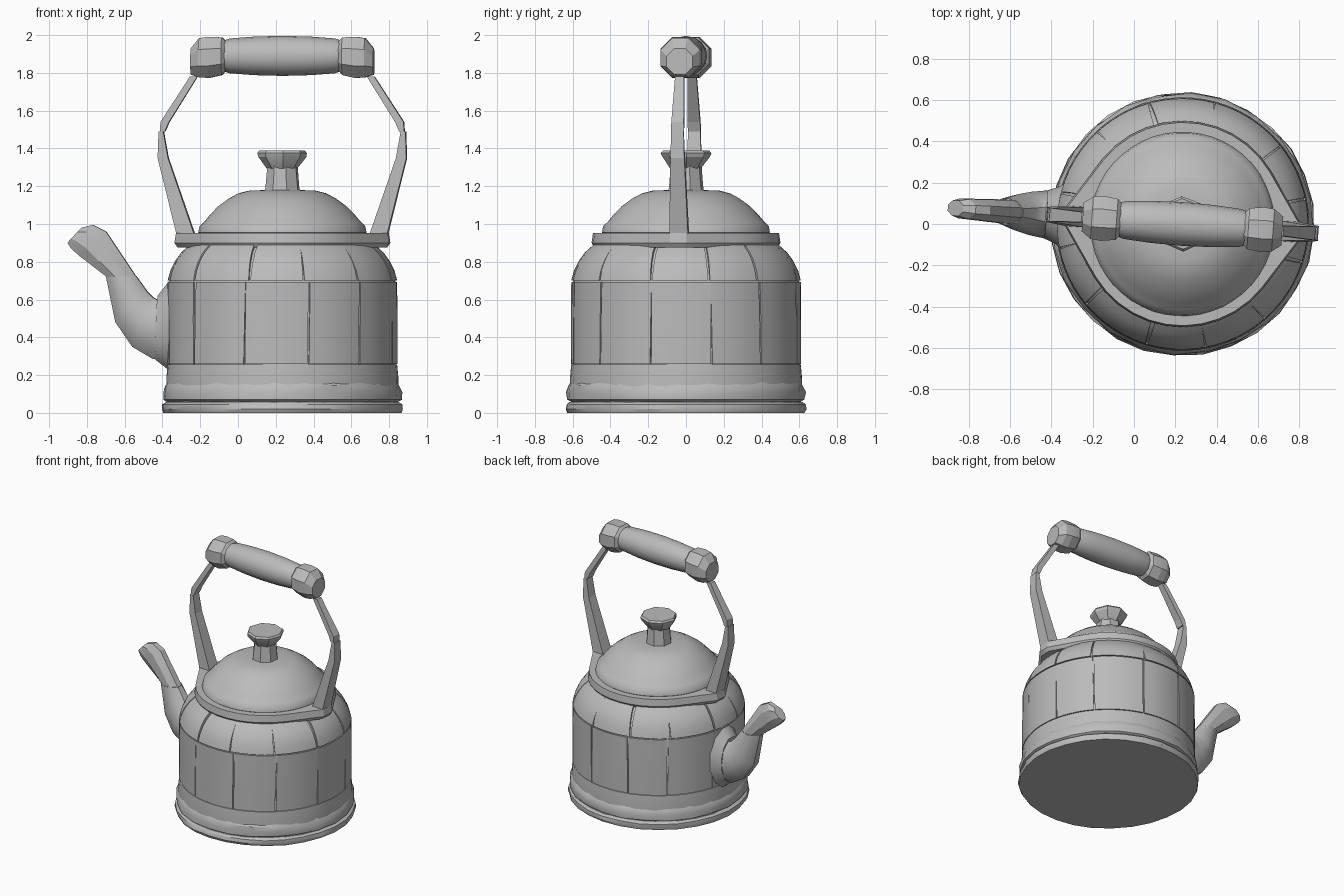
import bpy, bmesh, random
from math import sin, cos, pi, radians
from mathutils import Vector, Matrix

random.seed(4)
if "Cube" in bpy.data.objects:
    bpy.data.objects.remove(bpy.data.objects["Cube"])

stone = bpy.data.materials.new("grey_stone")
stone.use_nodes = True
GREY = (0.5, 0.5, 0.5, 1)
stone.diffuse_color = GREY
stone.node_tree.nodes["Principled BSDF"].inputs["Base Color"].default_value = GREY

CX = 0.235                                  # axis of the pot
TURN = Matrix.Translation((CX, 0, 0)) @ Matrix.Rotation(radians(-4), 4, "Z")


def finish(name, bm, angle=30):
    """Turn a bmesh in pot coordinates into a shaded object."""
    bmesh.ops.recalc_face_normals(bm, faces=bm.faces)
    bm.transform(TURN)
    mesh = bpy.data.meshes.new(name)
    bm.to_mesh(mesh)
    bm.free()
    mesh.materials.append(stone)
    obj = bpy.data.objects.new(name, mesh)
    bpy.context.collection.objects.link(obj)
    bpy.ops.object.select_all(action="DESELECT")
    obj.select_set(True)
    bpy.context.view_layer.objects.active = obj
    if angle:
        bpy.ops.object.shade_smooth_by_angle(angle=radians(angle))
    return obj


def loft(bm, rings):
    """Skin a list of equal closed rings and cap both ends."""
    rows = [[bm.verts.new(p) for p in ring] for ring in rings]
    n = len(rows[0])
    for a, b in zip(rows, rows[1:]):
        for i in range(n):
            j = (i + 1) % n
            bm.faces.new((a[i], a[j], b[j], b[i]))
    bm.faces.new(rows[0])
    bm.faces.new(rows[-1])


def turned(name, profile, sides, jitter=0, angle=30, phase=0):
    """Lathe a (radius, height) profile round the pot axis, optionally chipped."""
    bm = bmesh.new()
    rings = []
    for r, z in profile:
        ring = []
        for i in range(sides):
            a = 2 * pi * i / sides + phase
            q = r - random.uniform(0, jitter)
            ring.append((q * cos(a), q * sin(a), z))
        rings.append(ring)
    loft(bm, rings)
    return finish(name, bm, angle)


def panel_row(name, profile, seams, gap, depth=0.03, steps=6):
    """Curved plates round the pot with a narrow crack at every seam."""
    bm = bmesh.new()
    for k, seam in enumerate(seams):
        nxt = seams[k + 1] if k + 1 < len(seams) else seams[0] + 2 * pi
        lean = random.uniform(-0.01, 0.01)
        rings = []
        for s in range(steps + 1):
            a = seam + gap + (nxt - seam - 2 * gap) * s / steps
            outer = [(r, z, a + lean * t) for t, (r, z) in enumerate(profile)]
            inner = [(r - depth, z, b) for r, z, b in reversed(outer)]
            rings.append([(r * cos(b), r * sin(b), z) for r, z, b in outer + inner])
        loft(bm, rings)
    return finish(name, bm, 35)


def tube(name, sections, sides=8, angle=30):
    """Loft ovals given by two opposite points in the xz plane and a half width."""
    bm = bmesh.new()
    rings = []
    for x1, z1, x2, z2, w in sections:
        mid = Vector(((x1 + x2) / 2 - CX, 0, (z1 + z2) / 2))
        half = Vector(((x2 - x1) / 2, 0, (z2 - z1) / 2))
        turns = [2 * pi * (i + 0.5) / sides for i in range(sides)]
        grow = 1 / cos(pi / sides)
        rings.append([mid + half * cos(a) * grow + Vector((0, w * sin(a), 0)) for a in turns])
    loft(bm, rings)
    return finish(name, bm, angle)


def strap(name, side, sections):
    """Tapered flat bar: (inner x, outer x, z, half depth) from the pot axis."""
    bm = bmesh.new()
    loft(bm, [[(side * xi, -w, z), (side * xo, -w, z), (side * xo, w, z), (side * xi, w, z)]
              for xi, xo, z, w in sections])
    return finish(name, bm, 0)


# Foot and chipped base mouldings
turned("foot", [(0.635, 0), (0.643, 0.02), (0.64, 0.045), (0.62, 0.058)], 28, 0.008)
turned("foot_groove", [(0.61, 0.04), (0.61, 0.08)], 40)
turned("base_moulding", [(0.61, 0.055), (0.637, 0.07), (0.64, 0.11), (0.628, 0.145), (0.612, 0.17)], 24, 0.012)

# Pot core and the plates that cover it
turned("pot_core", [(0.6, 0.1), (0.6, 0.69), (0.585, 0.74), (0.555, 0.8), (0.515, 0.85), (0.46, 0.89)], 64)
turned("skirt_band", [(0.615, 0.13), (0.614, 0.19), (0.608, 0.255), (0.59, 0.257)], 64)
seams = [radians(16 + 30 * i) + random.uniform(-0.04, 0.04) for i in range(12)]
panel_row("wall_plates", [(0.61, 0.26), (0.61, 0.48), (0.608, 0.692)], seams, 0.006)
upper_seams = [s + random.uniform(-0.05, 0.05) for s in seams]
panel_row("shoulder_plates",
          [(0.608, 0.7), (0.593, 0.755), (0.568, 0.805), (0.535, 0.85), (0.49, 0.89)], upper_seams, 0.008)

# Collar with a pointed ear under each handle strap
collar = bmesh.new()
outline = []
for side in (0, pi):
    outline += [(0.57 * cos(side), y * cos(side)) for y in (-0.045, 0.045)]
    for d in range(35, 146, 10):
        outline.append((0.5 * cos(radians(d) + side), 0.5 * sin(radians(d) + side)))
loft(collar, [[(x * f, y * f, z) for x, y in outline] for f, z in ((0.97, 0.875), (1, 0.9), (0.985, 0.952))])
finish("collar", collar)

# Domed lid and its faceted knob
turned("lid", [(0.43, 0.94), (0.447, 0.955), (0.44, 0.99), (0.418, 1.01), (0.385, 1.05), (0.34, 1.095),
               (0.285, 1.135), (0.235, 1.162), (0.18, 1.176), (0.09, 1.18)], 48, 0.002, 40)
turned("knob_neck", [(0.1, 1.16), (0.095, 1.2), (0.085, 1.31)], 8, 0.004, 20, 0.3)
turned("knob_cap", [(0.085, 1.295), (0.13, 1.355), (0.135, 1.375), (0.125, 1.388)], 8, 0.006, 20, 0.1)

# Spout: flared root, swollen bend and narrow slanted mouth
tube("spout_root", [(-0.33, 0.18, -0.33, 0.74, 0.18), (-0.37, 0.23, -0.37, 0.69, 0.145),
                    (-0.435, 0.28, -0.425, 0.62, 0.12)], 12)
tube("spout_bend", [(-0.4, 0.28, -0.39, 0.63, 0.12), (-0.45, 0.285, -0.43, 0.6, 0.115),
                    (-0.56, 0.35, -0.45, 0.61, 0.105), (-0.65, 0.48, -0.48, 0.64, 0.09),
                    (-0.7, 0.72, -0.54, 0.725, 0.065)], 10, 40)
tube("spout_neck", [(-0.69, 0.715, -0.54, 0.72, 0.063), (-0.84, 0.83, -0.7, 0.96, 0.055),
                    (-0.885, 0.87, -0.77, 0.995, 0.052), (-0.905, 0.9, -0.83, 0.98, 0.04)], 8, 20)

# Handle straps, end caps and grip
for side, word in ((1, "left"), (-1, "right")):
    strap(word + "_lower_strap", side, [(0.46, 0.555, 0.93, 0.05), (0.605, 0.66, 1.35, 0.037),
                                        (0.63, 0.655, 1.49, 0.033)])
    strap(word + "_upper_strap", side, [(0.622, 0.648, 1.49, 0.034), (0.6, 0.645, 1.54, 0.033),
                                        (0.45, 0.49, 1.78, 0.024)])
    cap = bmesh.new()
    rings = []
    for x, r, z in ((0.3, 0.085, 1.89), (0.32, 0.108, 1.888), (0.39, 0.118, 1.882),
                    (0.44, 0.112, 1.88), (0.485, 0.075, 1.86)):
        rings.append([(side * x, r * cos(a), z + r * sin(a))
                      for a in (2 * pi * (i + 0.5) / 8 for i in range(8))])
    loft(cap, rings)
    finish(word + "_end_cap", cap, 15)

grip = bmesh.new()
rings = []
for x, r in ((-0.31, 0.082), (-0.28, 0.092), (-0.15, 0.102), (0, 0.106), (0.15, 0.102), (0.28, 0.092), (0.31, 0.082)):
    rings.append([(x, r * cos(2 * pi * i / 16), 1.89 + r * sin(2 * pi * i / 16)) for i in range(16)])
loft(grip, rings)
finish("handle_grip", grip, 40)
